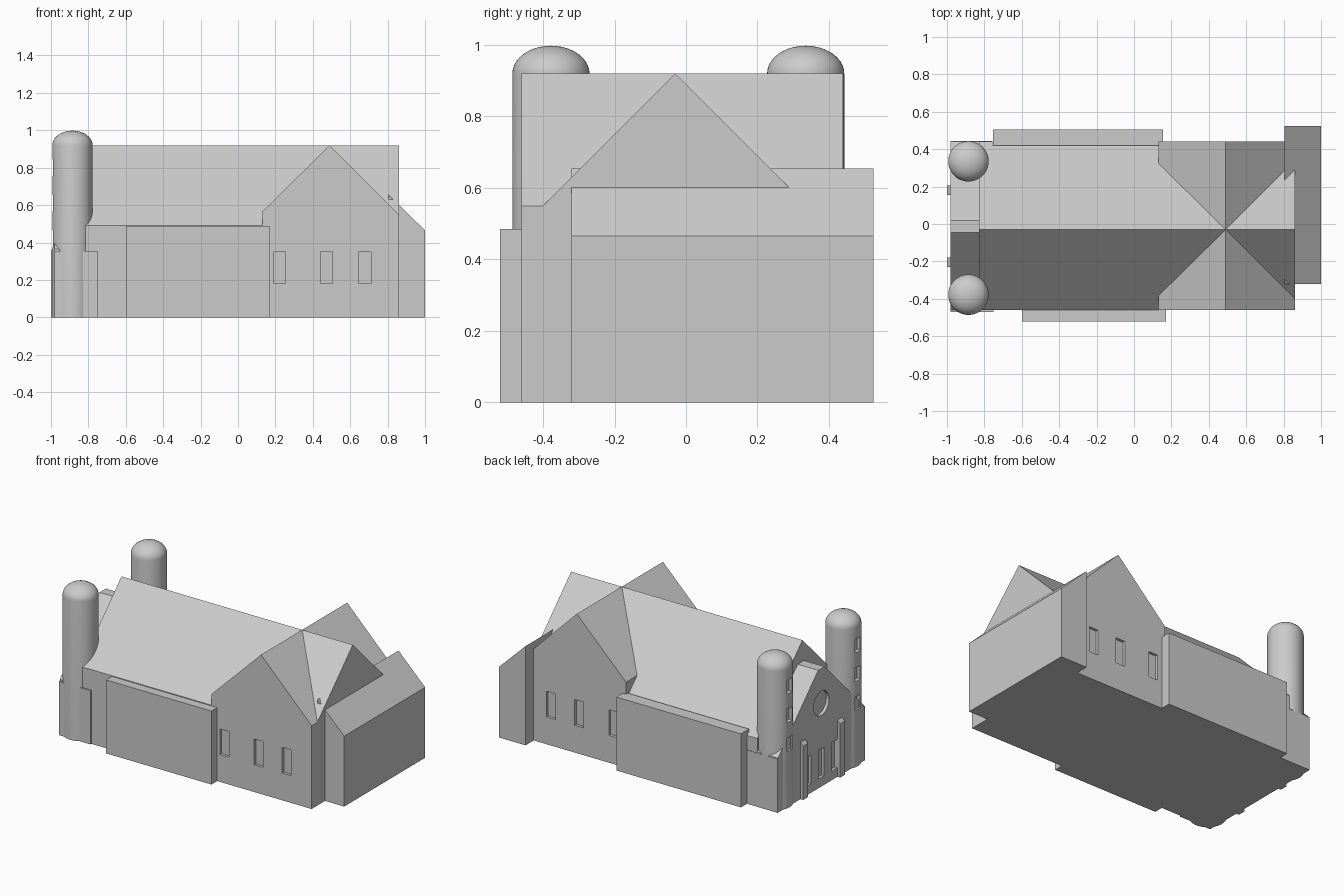
import bpy, bmesh, math

if "Cube" in bpy.data.objects:
    bpy.data.objects.remove(bpy.data.objects["Cube"])

stone = bpy.data.materials.new("grey_stone")
stone.diffuse_color = (0.6, 0.6, 0.6, 1)
stone.use_nodes = True
stone.node_tree.nodes["Principled BSDF"].inputs["Base Color"].default_value = stone.diffuse_color


def finish(name, bm):
    bmesh.ops.recalc_face_normals(bm, faces=bm.faces)
    me = bpy.data.meshes.new(name)
    bm.to_mesh(me)
    bm.free()
    ob = bpy.data.objects.new(name, me)
    me.materials.append(stone)
    bpy.context.collection.objects.link(ob)
    return ob


def prism(name, profile, axis, a, b):
    """Extrude a profile of (horizontal, z) points along x or y from a to b."""
    bm = bmesh.new()
    place = (lambda p: (a, p[0], p[1])) if axis == "x" else (lambda p: (p[0], a, p[1]))
    face = bm.faces.new([bm.verts.new(place(p)) for p in profile])
    ext = bmesh.ops.extrude_face_region(bm, geom=[face])
    move = (b - a, 0, 0) if axis == "x" else (0, b - a, 0)
    bmesh.ops.translate(bm, verts=[v for v in ext["geom"] if isinstance(v, bmesh.types.BMVert)], vec=move)
    return finish(name, bm)


def box(name, x0, x1, y0, y1, z0, z1):
    return prism(name, [(x0, z0), (x1, z0), (x1, z1), (x0, z1)], "y", y0, y1)


def cut(targets, cutters):
    for c in cutters:
        c.hide_render = True
        c.hide_set(True)
        c.display_type = "WIRE"
        for t in targets:
            m = t.modifiers.new("opening", "BOOLEAN")
            m.operation = "DIFFERENCE"
            m.solver = "EXACT"
            m.object = c
    for t in targets:
        bpy.context.view_layer.update()
        dg = bpy.context.evaluated_depsgraph_get()
        me = bpy.data.meshes.new_from_object(t.evaluated_get(dg))
        t.modifiers.clear()
        t.data = me
    for c in cutters:
        bpy.data.objects.remove(c)


S, N, MID = -0.46, 0.44, -0.03      # side walls and ridge line

# Nave and crossing transept
nave = prism("nave", [(S, 0), (N, 0), (N, 0.45), (MID, 0.92), (S, 0.49)], "x", -0.83, 0.86)
transept = prism("transept", [(0.13, 0), (0.86, 0), (0.86, 0.55), (0.49, 0.92), (0.13, 0.565)], "y", S, N)

# Transept windows, recessed in both gables
cutters = []
for x in (0.222, 0.473, 0.678):
    for y in (S, N):
        cutters.append(box("window_cutter", x - 0.033, x + 0.033, y - 0.018, y + 0.018, 0.18, 0.35))
cut([nave, transept], cutters)

# East wing with lean-to roof
prism("east_wing", [(0.805, 0), (1.0, 0), (1.0, 0.465), (0.805, 0.655)], "y", -0.32, 0.525)

# Side aisles
box("south_aisle", -0.60, 0.17, -0.52, S + 0.02, 0, 0.485)
box("north_aisle", -0.755, 0.155, N - 0.02, 0.505, 0, 0.485)

# West front with flat-topped gable
front = prism("west_front", [(S, 0), (N, 0), (N, 0.36), (0.02, 0.78), (-0.045, 0.78), (S, 0.365)], "x", -0.98, -0.82)
cutters = [box("window_cutter", -1.02, -0.96, y - 0.03, y + 0.03, 0.06, 0.25) for y in (-0.15, -0.0125, 0.125)]
circle = [(-0.0125 + 0.08 * math.cos(i * math.tau / 32), 0.55 + 0.08 * math.sin(i * math.tau / 32)) for i in range(32)]
cutters.append(prism("rose_cutter", circle, "x", -1.02, -0.96))
cut([front], cutters)

# Sloped buttresses on the west front
for y in (-0.205, 0.18):
    prism("west_buttress", [(-1.0, 0), (-0.97, 0), (-0.97, 0.385), (-1.0, 0.355)], "y", y - 0.025, y + 0.025)

# Corner blocks beneath the towers
box("south_corner_block", -0.98, -0.75, -0.47, -0.40, 0, 0.355)
box("north_corner_block", -0.98, -0.76, 0.38, 0.443, 0, 0.355)

# Round towers with low domes and west windows
for name, y in (("south_tower", -0.378), ("north_tower", 0.335)):
    R, seg, rings = 0.108, 48, 10
    bm = bmesh.new()
    rows = [(R, 0.0)] + [(R * math.cos(i * math.pi / 2 / rings), 0.92 + 0.078 * math.sin(i * math.pi / 2 / rings))
                         for i in range(rings)]
    loops = [[bm.verts.new((-0.885 + r * math.cos(k * math.tau / seg), y + r * math.sin(k * math.tau / seg), z))
              for k in range(seg)] for r, z in rows]
    tip = bm.verts.new((-0.885, y, 0.998))
    bm.faces.new(loops[0])
    for lo, hi in zip(loops, loops[1:]):
        for k in range(seg):
            j = (k + 1) % seg
            bm.faces.new((lo[k], lo[j], hi[j], hi[k]))
    for k in range(seg):
        bm.faces.new((loops[-1][k], loops[-1][(k + 1) % seg], tip))
    tower = finish(name, bm)
    cut([tower], [box("window_cutter", -1.05, -0.968, y - 0.026, y + 0.026, z - 0.045, z + 0.045)
                  for z in (0.42, 0.61, 0.80)])
    bpy.ops.object.select_all(action="DESELECT")
    tower.select_set(True)
    bpy.context.view_layer.objects.active = tower
    bpy.ops.object.shade_smooth_by_angle(angle=math.radians(30))
